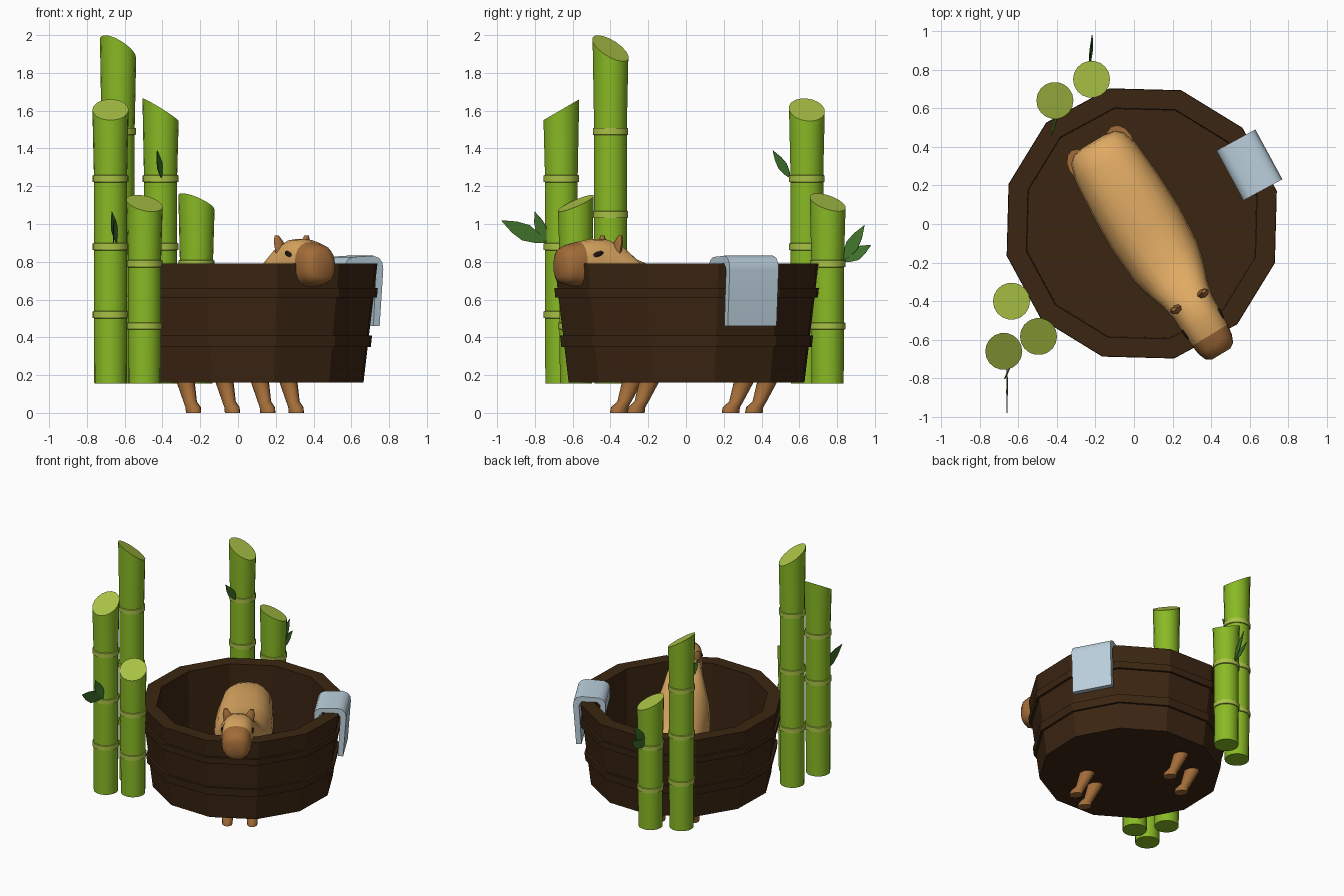
import bpy, bmesh
from math import cos, sin, pi, radians, copysign
from mathutils import Vector

if "Cube" in bpy.data.objects:
    bpy.data.objects.remove(bpy.data.objects["Cube"])


def material(name, r, g, b):
    m = bpy.data.materials.new(name)
    m.use_nodes = True
    m.diffuse_color = (r, g, b, 1)
    bsdf = m.node_tree.nodes["Principled BSDF"]
    bsdf.inputs["Base Color"].default_value = (r, g, b, 1)
    bsdf.inputs["Roughness"].default_value = 0.8
    return m


wood = material("dark wood", .044, .019, .006)
green = material("bamboo green", .25, .49, .018)
pale = material("bamboo pale", .40, .54, .06)
leaf_green = material("leaf green", .05, .17, .025)
tan = material("tan fur", .74, .40, .125)
brown = material("brown fur", .36, .15, .04)
black = material("eye black", .012, .008, .006)
cloth = material("towel blue grey", .50, .63, .72)


def finish(name, bm, mats, smooth=None):
    bmesh.ops.recalc_face_normals(bm, faces=bm.faces)
    mesh = bpy.data.meshes.new(name)
    bm.to_mesh(mesh)
    bm.free()
    for m in mats:
        mesh.materials.append(m)
    ob = bpy.data.objects.new(name, mesh)
    bpy.context.collection.objects.link(ob)
    if smooth:
        bpy.ops.object.select_all(action="DESELECT")
        ob.select_set(True)
        bpy.context.view_layer.objects.active = ob
        bpy.ops.object.shade_smooth_by_angle(angle=radians(smooth))
    return ob


def loft(name, rings, mats, smooth=None, slots=None):
    """Skin a list of point rings and cap both ends; slots gives a material per strip and for the last cap."""
    bm = bmesh.new()
    loops = [[bm.verts.new(p) for p in ring] for ring in rings]
    n = len(loops[0])
    for k in range(len(loops) - 1):
        a, b = loops[k], loops[k + 1]
        for i in range(n):
            j = (i + 1) % n
            bm.faces.new((a[i], a[j], b[j], b[i])).material_index = slots[k] if slots else 0
    bm.faces.new(loops[0])
    bm.faces.new(loops[-1]).material_index = slots[-1] if slots else 0
    return finish(name, bm, mats, smooth)


# Tub: twelve sides, two raised hoops, hollow inside
TUB = Vector((.04, .003, 0))
profile = [(.642, .16), (.665, .35), (.682, .35), (.689, .41), (.672, .41), (.697, .61),
           (.715, .61), (.72, .66), (.703, .66), (.718, .79), (.615, .79), (.61, .2)]
angles = [radians(13.5 + 30 * i) for i in range(12)]
loft("tub", [[TUB + Vector((r * cos(a), r * sin(a), z)) for a in angles] for r, z in profile], [wood])

# Towel: folded profile hung over the rim, extruded along it
a = radians(28.5)
out, along = Vector((cos(a), sin(a), 0)), Vector((-sin(a), cos(a), 0))
fold = [(.52, .70), (.52, .785), (.535, .81), (.565, .825), (.69, .832), (.725, .82), (.745, .795),
        (.75, .76), (.728, .46), (.69, .46), (.708, .76), (.69, .792), (.58, .792), (.56, .77), (.56, .70)]
loft("towel", [[TUB + out * r + along * t + Vector((0, 0, z)) for r, z in fold]
               for t in (-.147, .147)], [cloth], 40)


# Bamboo stalks: jointed tubes with slanted pale cuts
def stalk(name, x, y, top, slope_x, slope_y, nodes):
    spec = [(.155, .086, 0)]
    for z in nodes:
        r = .088
        spec += [(z - .019, r, 1), (z - .017, r + .007, 1), (z + .017, r + .007, 1), (z + .019, r, 0)]
    spec.append((top, .096, 1))
    rings = []
    for z, r, _ in spec:
        tilt = 1 if z == top else 0
        ring = []
        for i in range(18):
            dx, dy = r * cos(i * pi / 9), r * sin(i * pi / 9)
            ring.append((x + dx, y + dy, z + tilt * (slope_x * dx + slope_y * dy)))
        rings.append(ring)
    loft(name, rings, [green, pale], 35, [s[2] for s in spec])


stalk("bamboo_back_short", -.22, .75, 1.115, -.4, -.3, (.46, .79))
stalk("bamboo_back_tall", -.41, .64, 1.605, -.62, -.1, (.52, .88, 1.24))
stalk("bamboo_front_tallest", -.635, -.40, 1.93, -.52, -.5, (.6, 1.05, 1.49))
stalk("bamboo_front_short", -.495, -.583, 1.11, -.2, .42, (.46, .79))
stalk("bamboo_front_tall", -.675, -.66, 1.605, 0, .58, (.52, .88, 1.24))


# Leaves: thin pointed blades
def leaf(name, base, tip, width, twist):
    base, tip = Vector(base), Vector(tip)
    d = tip - base
    side = d.cross(Vector((1, 0, 0))).normalized() + Vector((twist, 0, 0))
    half = [(.2, .3), (.45, .5), (.7, .36)]
    outline = [base] + [base + d * t + side * width * w for t, w in half] + [tip]
    outline += [base + d * t - side * width * w for t, w in reversed(half)]
    bm = bmesh.new()
    bm.faces.new([bm.verts.new(p) for p in outline])
    ob = finish(name, bm, [leaf_green])
    ob.modifiers.new("thickness", "SOLIDIFY").thickness = .004


leaf("leaf_front_long", (-.66, -.74, .9), (-.66, -.98, 1.02), .09, .05)
leaf("leaf_front_upright", (-.645, -.74, .9), (-.67, -.8, 1.065), .06, .5)
leaf("leaf_back_upright", (-.225, .825, .8), (-.215, .945, .995), .07, .25)
leaf("leaf_back_long", (-.225, .825, .8), (-.215, .98, .89), .07, .25)
leaf("leaf_back_tall", (-.405, .555, 1.24), (-.43, .46, 1.39), .05, .5)

# Animal frame: origin between the ears, facing diagonally outward
ORIGIN = Vector((.29, -.405, 0))
FWD, LEFT = Vector((.515, -.857, 0)), Vector((.857, .515, 0))


def place(s, l, z):
    return ORIGIN + FWD * s + LEFT * l + Vector((0, 0, z))


def rounded(v, power):
    return copysign(abs(v) ** power, v)


# Body and head: one lofted form, brown at the muzzle
body = [(-.972, .55, .07, .08), (-.962, .55, .125, .14), (-.93, .545, .16, .18), (-.85, .54, .185, .21),
        (-.65, .54, .202, .228), (-.45, .54, .208, .23), (-.25, .56, .195, .215), (-.13, .61, .165, .21),
        (-.05, .69, .135, .2), (.03, .745, .118, .175), (.12, .78, .115, .141), (.2, .786, .108, .119),
        (.255, .784, .1, .108), (.295, .78, .084, .092), (.314, .778, .055, .062)]
rings = []
for s, zc, hw, hh in body:
    turn = [2 * pi * i / 20 for i in range(20)]
    rings.append([place(s, hw * rounded(cos(t), .8), zc + hh * rounded(sin(t), .8)) for t in turn])
loft("body_and_head", rings, [tan, brown], 60, [int(b[0] >= .2) for b in body])


# Upright limbs and ears share one lofted helper
def upright(name, spec, mat, count):
    rings = [[place(s + hs * cos(2 * pi * i / count), l + hw * sin(2 * pi * i / count), z)
              for i in range(count)] for s, l, z, hs, hw in spec]
    loft(name, rings, [mat], 50)


leg = [(0, 0, .05, .037), (.03, -.005, .048, .038), (.06, -.035, .038, .035),
       (.16, -.08, .055, .045), (.3, -.09, .08, .06), (.45, -.08, .09, .065)]
for side, sign in (("left", 1), ("right", -1)):
    for pair, s, l in (("front", -.11, .088), ("hind", -.82, .12)):
        upright(f"{pair}_{side}_leg", [(s + ds, sign * l, z, hs, hw) for z, ds, hs, hw in leg], brown, 12)
    upright(f"{side}_ear", [(.0, sign * .07, .84, .022, .034), (-.005, sign * .082, .9, .022, .032),
                            (-.012, sign * .092, .938, .009, .014)], brown, 8)
    # Eye: flattened, slightly slanted bead
    bm = bmesh.new()
    bmesh.ops.create_uvsphere(bm, u_segments=12, v_segments=8, radius=1)
    for v in bm.verts:
        p = v.co.copy()
        v.co = place(.135 + .032 * p.x, sign * (.106 - .004 * p.x + .009 * p.y), .84 - .009 * p.x + .014 * p.z)
    finish(f"{side}_eye", bm, [black], 60)
